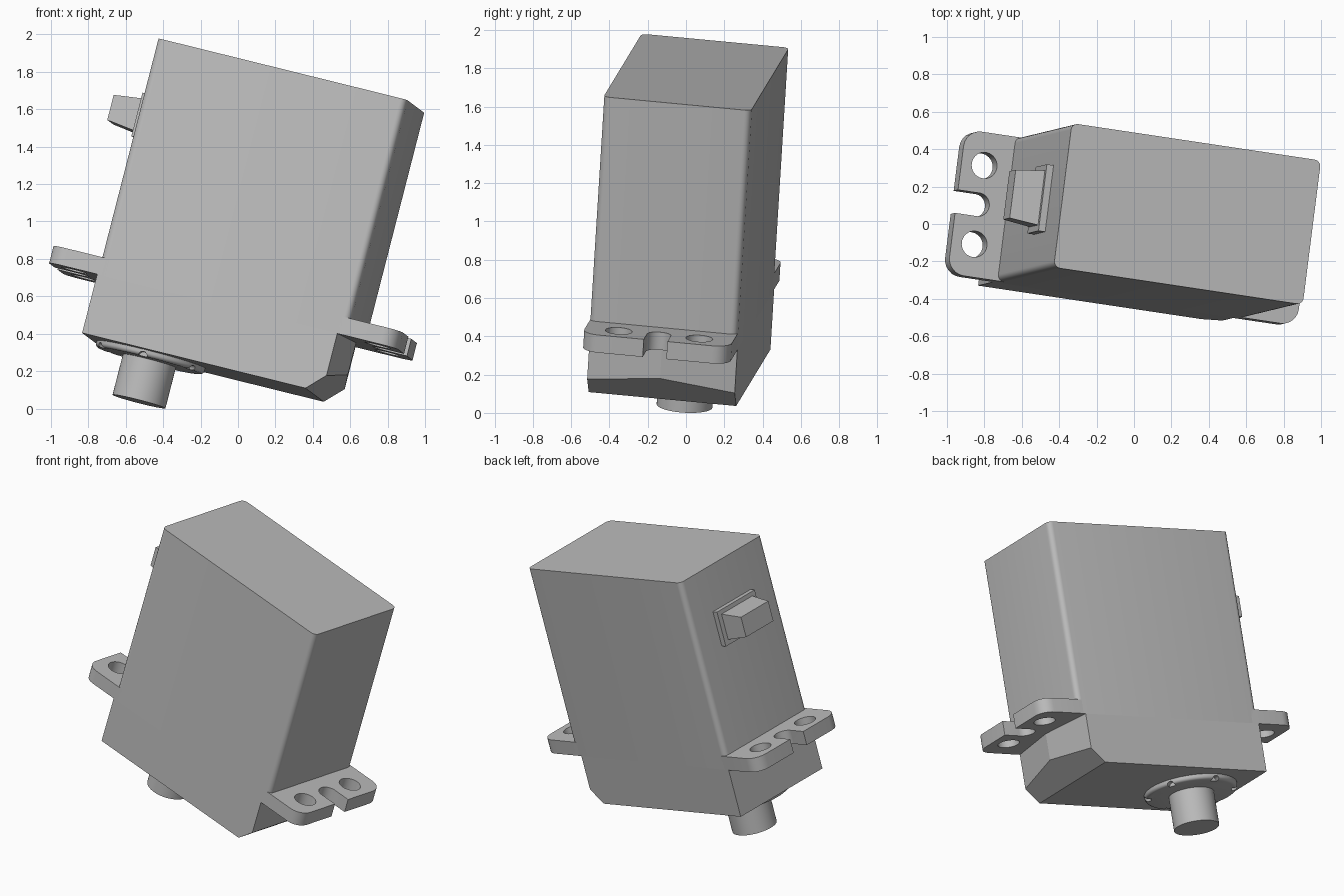
import bpy, bmesh, math
from mathutils import Matrix, Vector

cube = bpy.data.objects.get("Cube")
if cube:
    bpy.data.objects.remove(cube, do_unlink=True)

# Tilted frame of the whole motor: origin at the centre of the bottom face
Z = Vector((0.248, 0.06, 0.967)).normalized()
Y = Vector((0.125, 0.988, -0.0934))
Y = (Y - Y.dot(Z) * Z).normalized()
X = Y.cross(Z)
FRAME = Matrix.Translation((-0.119, -0.044, 0.203)) @ Matrix((X, Y, Z)).transposed().to_4x4()

HALF_L, HALF_W, HEIGHT = 0.693, 0.39, 1.63
TAB_LOW, TAB_TOP, TAB_END = 0.325, 0.42, 0.972

grey = bpy.data.materials.new("plain grey")
grey.use_nodes = True
grey.diffuse_color = (0.5, 0.5, 0.5, 1)
grey.node_tree.nodes["Principled BSDF"].inputs["Base Color"].default_value = (0.5, 0.5, 0.5, 1)


def finish(name, bm):
    bmesh.ops.recalc_face_normals(bm, faces=bm.faces)
    mesh = bpy.data.meshes.new(name)
    bm.to_mesh(mesh)
    bm.free()
    mesh.materials.append(grey)
    obj = bpy.data.objects.new(name, mesh)
    bpy.context.collection.objects.link(obj)
    obj.matrix_world = FRAME
    return obj


def select(obj):
    bpy.ops.object.select_all(action='DESELECT')
    obj.select_set(True)
    bpy.context.view_layer.objects.active = obj


def smooth(obj):
    select(obj)
    bpy.ops.object.shade_smooth_by_angle(angle=math.radians(30))


def box(low, high):
    bm = bmesh.new()
    low, high = Vector(low), Vector(high)
    bmesh.ops.create_cube(bm, size=1, matrix=Matrix.Translation((low + high) / 2)
                          @ Matrix.Diagonal(high - low).to_4x4())
    return bm


def cylinder(radius, x, y, low, high, sides=40):
    bm = bmesh.new()
    bmesh.ops.create_cone(bm, cap_ends=True, segments=sides, radius1=radius, radius2=radius,
                          depth=high - low, matrix=Matrix.Translation((x, y, (low + high) / 2)))
    return bm


def round_uprights(bm, radius, test):
    edges = [e for e in bm.edges
             if abs(e.verts[0].co.z - e.verts[1].co.z) > 0.01 and test(e.verts[0].co)]
    bmesh.ops.bevel(bm, geom=edges, offset=radius, segments=6, profile=0.5, affect='EDGES')


def cut(obj, cutters):
    for c in cutters:
        mod = obj.modifiers.new("cut", 'BOOLEAN')
        mod.operation = 'DIFFERENCE'
        mod.solver = 'EXACT'
        mod.object = c
        c.hide_render = True
    bpy.context.view_layer.update()
    select(obj)
    for mod in list(obj.modifiers):
        bpy.ops.object.modifier_apply(modifier=mod.name)
    for c in cutters:
        bpy.data.objects.remove(c, do_unlink=True)


# Upper case with rounded upright edges
bm = box((-HALF_L, -HALF_W, TAB_LOW), (HALF_L, HALF_W, HEIGHT))
round_uprights(bm, 0.035, lambda co: True)
smooth(finish("upper_case", bm))

# Lower case: pointed end, with a sloping cut across its bottom edge
bm = bmesh.new()
plan = [(-HALF_L, -HALF_W), (0.643, -HALF_W), (0.697, 0), (0.643, HALF_W), (-HALF_L, HALF_W)]
base = bm.faces.new([bm.verts.new((x, y, 0)) for x, y in plan])
top = bmesh.ops.extrude_face_region(bm, geom=[base])["geom"]
bmesh.ops.translate(bm, vec=(0, 0, TAB_LOW),
                    verts=[v for v in top if isinstance(v, bmesh.types.BMVert)])
bmesh.ops.bisect_plane(bm, geom=bm.verts[:] + bm.edges[:] + bm.faces[:],
                       plane_co=(0.55, 0, 0), plane_no=(1, 0, -1), clear_outer=True)
bmesh.ops.holes_fill(bm, edges=[e for e in bm.edges if e.is_boundary])
finish("lower_case", bm)

# Mounting tabs with two screw holes and an open slot
for side, name in ((-1, "right_mounting_tab"), (1, "left_mounting_tab")):
    xs = sorted((side * 0.645, side * TAB_END))
    bm = box((xs[0], -HALF_W, TAB_LOW), (xs[1], HALF_W, TAB_TOP))
    round_uprights(bm, 0.09, lambda co: abs(co.x) > 0.9)
    tab = finish(name, bm)
    low, high = TAB_LOW - 0.1, TAB_TOP + 0.1
    cutters = [finish("hole_cutter", cylinder(0.07, side * 0.845, y, low, high))
               for y in (-0.213, 0.213)]
    cutters.append(finish("slot_end_cutter", cylinder(0.063, side * 0.853, 0, low, high)))
    xs = sorted((side * 0.853, side * 1.1))
    cutters.append(finish("slot_cutter", box((xs[0], -0.0625, low), (xs[1], 0.0625, high))))
    cut(tab, cutters)
    smooth(tab)

# Output shaft
SHAFT_X = -0.36
smooth(finish("output_shaft", cylinder(0.146, SHAFT_X, 0, -0.26, 0.05, 48)))

# Collar around the shaft, rounded rim with six notches
bm = cylinder(0.3, SHAFT_X, 0, -0.035, 0.02, 64)
rim = [e for e in bm.edges if all(v.co.z < -0.03 for v in e.verts)]
bmesh.ops.bevel(bm, geom=rim, offset=0.022, segments=4, profile=0.5, affect='EDGES')
collar = finish("shaft_collar", bm)
notches = []
for i in range(6):
    bm = bmesh.new()
    turn = Matrix.Rotation(math.radians(30 + 60 * i), 4, 'Z')
    place = Matrix.Translation((0.3, 0, -0.035)) @ Matrix.Rotation(math.pi / 2, 4, 'Y')
    bmesh.ops.create_cone(bm, cap_ends=True, segments=16, radius1=0.024, radius2=0.024,
                          depth=0.08, matrix=Matrix.Translation((SHAFT_X, 0, 0)) @ turn @ place)
    notches.append(finish("notch_cutter", bm))
cut(collar, notches)
smooth(collar)

# Cable outlet: thin plate and tapered plug on the end wall
finish("outlet_plate", box((-0.73, -0.18, 1.1), (-0.65, 0.18, 1.34)))
bm = box((-0.885, -0.15, 1.13), (-0.7, 0.15, 1.315))
for v in bm.verts:
    if v.co.x < -0.8:
        v.co.y *= 0.87
        v.co.z = 1.225 + (v.co.z - 1.2225) * 0.75
finish("outlet_plug", bm)
